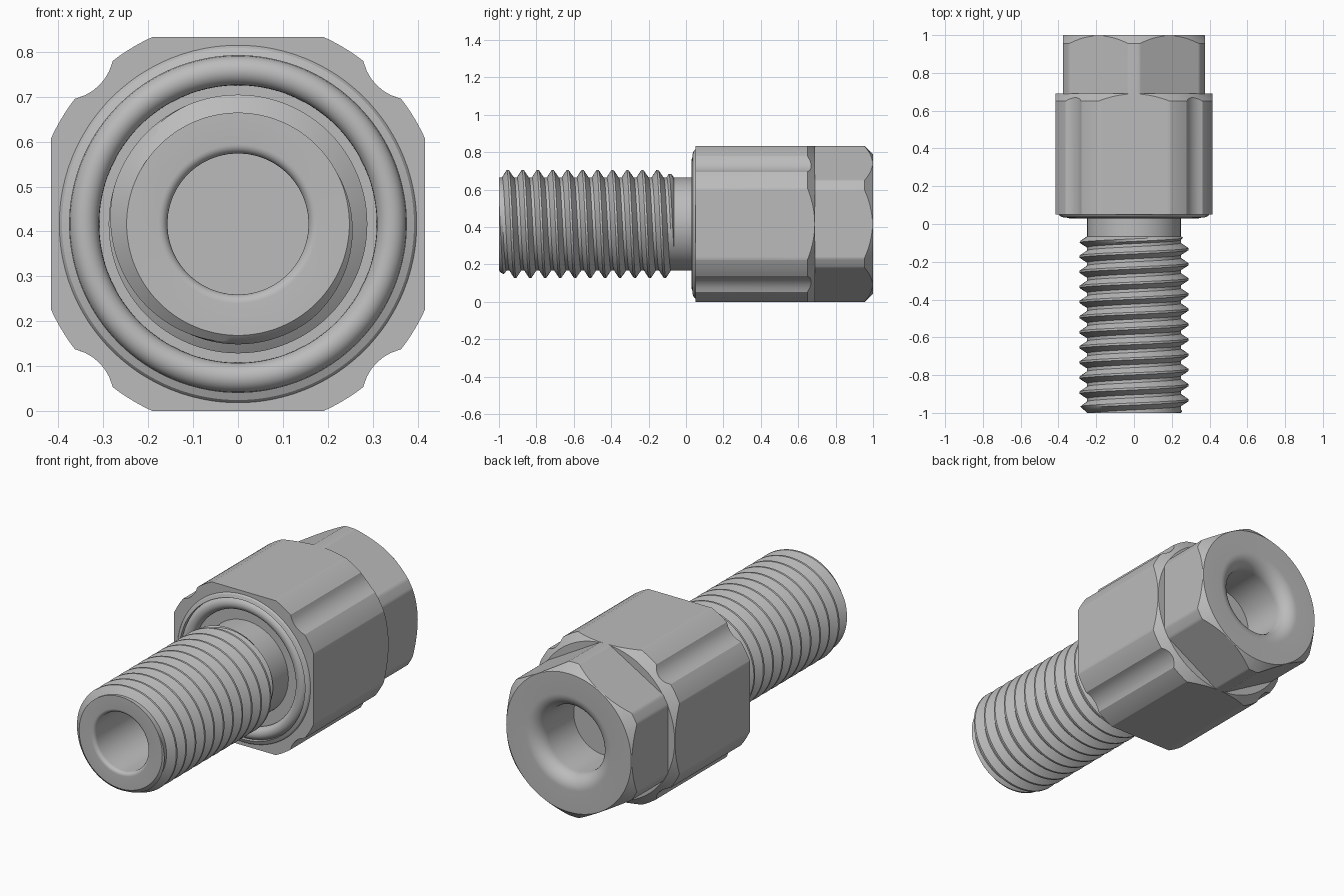
import bpy, bmesh
from math import sin, cos, pi, radians, acos, sqrt

cube = bpy.data.objects.get("Cube")
if cube:
    bpy.data.objects.remove(cube, do_unlink=True)

CZ = 0.4165        # height of the long axis, also the body's half width
PITCH = 0.08

steel = bpy.data.materials.new("grey_steel")
steel.diffuse_color = (0.5, 0.5, 0.5, 1)
steel.use_nodes = True
steel.node_tree.nodes["Principled BSDF"].inputs["Base Color"].default_value = (0.5, 0.5, 0.5, 1)


def skin(name, rows, closed=False):
    """Skin rows of (radius, y, angle) points around the long axis."""
    bm = bmesh.new()
    grid = [[bm.verts.new((r * sin(a), y, CZ + r * cos(a))) for r, y, a in row] for row in rows]
    pairs = list(zip(grid, grid[1:])) + ([(grid[-1], grid[0])] if closed else [])
    for low, high in pairs:
        for i in range(len(low) - 1):
            bm.faces.new((low[i], low[i + 1], high[i + 1], high[i]))
    bmesh.ops.remove_doubles(bm, verts=bm.verts, dist=0.0001)
    bmesh.ops.dissolve_degenerate(bm, edges=bm.edges, dist=0.0001)
    bmesh.ops.recalc_face_normals(bm, faces=bm.faces)
    mesh = bpy.data.meshes.new(name)
    bm.to_mesh(mesh)
    bm.free()
    mesh.materials.append(steel)
    obj = bpy.data.objects.new(name, mesh)
    bpy.context.collection.objects.link(obj)
    bpy.ops.object.select_all(action='DESELECT')
    obj.select_set(True)
    bpy.context.view_layer.objects.active = obj
    bpy.ops.object.shade_smooth_by_angle(angle=radians(28))
    return obj


def circle_angles(count=128):
    return [2 * pi * i / count for i in range(count + 1)]


def turned(name, profile, outline=None, angles=None, closed=False):
    """Lathe (radius, y, slope) points, trimmed to an outline.
    A trimmed point slides along its chamfer by the slope."""
    rows = []
    for r, y, *slope in profile:
        row = []
        for a in angles or circle_angles():
            limit = min(r, outline(a)) if outline else r
            row.append((limit, y + (slope[0] * (r - limit) if slope else 0), a))
        rows.append(row)
    return skin(name, rows, closed)


def arc(cr, cy, rad, start, end, steps=10):
    """Arc points in the (radius, y) plane."""
    ts = [radians(start + (end - start) * i / steps) for i in range(steps + 1)]
    return [(cr + rad * cos(t), cy + rad * sin(t)) for t in ts]


def angles_with_breaks(sides, breaks):
    """Regular angles plus the exact corners of each side's outline."""
    found = set(round(a, 5) for a in circle_angles(144))
    for k in range(sides):
        for b in breaks:
            found.add(round((2 * pi * k / sides + b) % (2 * pi), 5))
    return sorted(found)


def off_flat(a, sides, phase=0.0):
    step = 2 * pi / sides
    return (a - phase + step / 2) % step - step / 2


# Square body with rounded corners and a shallow flute on each corner
BODY_R, FLUTE_C, FLUTE_R = 0.458, 0.55, 0.113


def body_outline(a):
    t = off_flat(a, 4)
    r = min(BODY_R, CZ / cos(t))
    d = off_flat(a, 4, pi / 4)
    inside = FLUTE_R ** 2 - (FLUTE_C * sin(d)) ** 2
    if inside > 0:
        r = min(r, FLUTE_C * cos(d) - sqrt(inside))
    return r


flat_end = acos(CZ / BODY_R)
flute_end = acos((BODY_R ** 2 + FLUTE_C ** 2 - FLUTE_R ** 2) / (2 * BODY_R * FLUTE_C))
body_breaks = [flat_end, -flat_end, pi / 4 + flute_end, pi / 4 - flute_end]
turned("square_body",
       [(0, 0.69), (0.4155, 0.69), (BODY_R, 0.65, 0.93), (BODY_R, 0.05),
        (0.398, 0.05), (0.392, 0.042), (0.375, 0.035), (0.375, 0.075), (0, 0.075)],
       body_outline, angles_with_breaks(4, body_breaks))

# Sealing ring in the front groove
turned("sealing_ring", arc(0.342, 0.063, 0.033, 0, 360, 24)[:-1], closed=True)

# Hex nut with a rounded blind socket at the back
NUT_FLAT = 0.375


def nut_outline(a):
    return min(CZ, NUT_FLAT / cos(off_flat(a, 6, pi / 6)))


nut_end = acos(NUT_FLAT / CZ)
turned("hex_nut",
       [(0, 0.7), (0.18, 0.7)] + arc(0.255, 0.925, 0.075, 180, 90)
       + [(0.373, 1.0), (CZ, 0.955, 1.0), (CZ, 0.68), (0, 0.68)],
       nut_outline, angles_with_breaks(6, [pi / 6 + nut_end, pi / 6 - nut_end]))

# Stem: plain neck, front face and deep blind bore
ROOT, CREST, END = 0.248, 0.288, -0.065
turned("stem_neck", [(ROOT, END), (ROOT, 0.08)])
turned("stem_bore",
       [(ROOT, -1)] + arc(0.177, -0.98, 0.02, 270, 180, 6) + [(0.157, 0.05), (0, 0.05)])


# Right-handed helical thread, tapered at both ends
def thread_point(y, tooth, a):
    if y <= -1:
        return (ROOT, -1, a)
    if y >= END:
        return (ROOT, END, a)
    limit = min(ROOT + (y + 1) * 1.1, ROOT + (END - y) * 1.5)
    return (max(ROOT, min(tooth, limit)), y, a)


tooth_shape = [(0, ROOT), (0.2, ROOT), (0.35, (ROOT + CREST) / 2), (0.52, CREST),
               (0.66, CREST), (0.83, (ROOT + CREST) / 2)]
thread_rows = []
for turn in range(-2, 14):
    for part, radius in tooth_shape:
        thread_rows.append([thread_point(-1 + PITCH * (turn + part + a / (2 * pi)), radius, a)
                            for a in circle_angles(96)])
skin("stem_thread", thread_rows)
